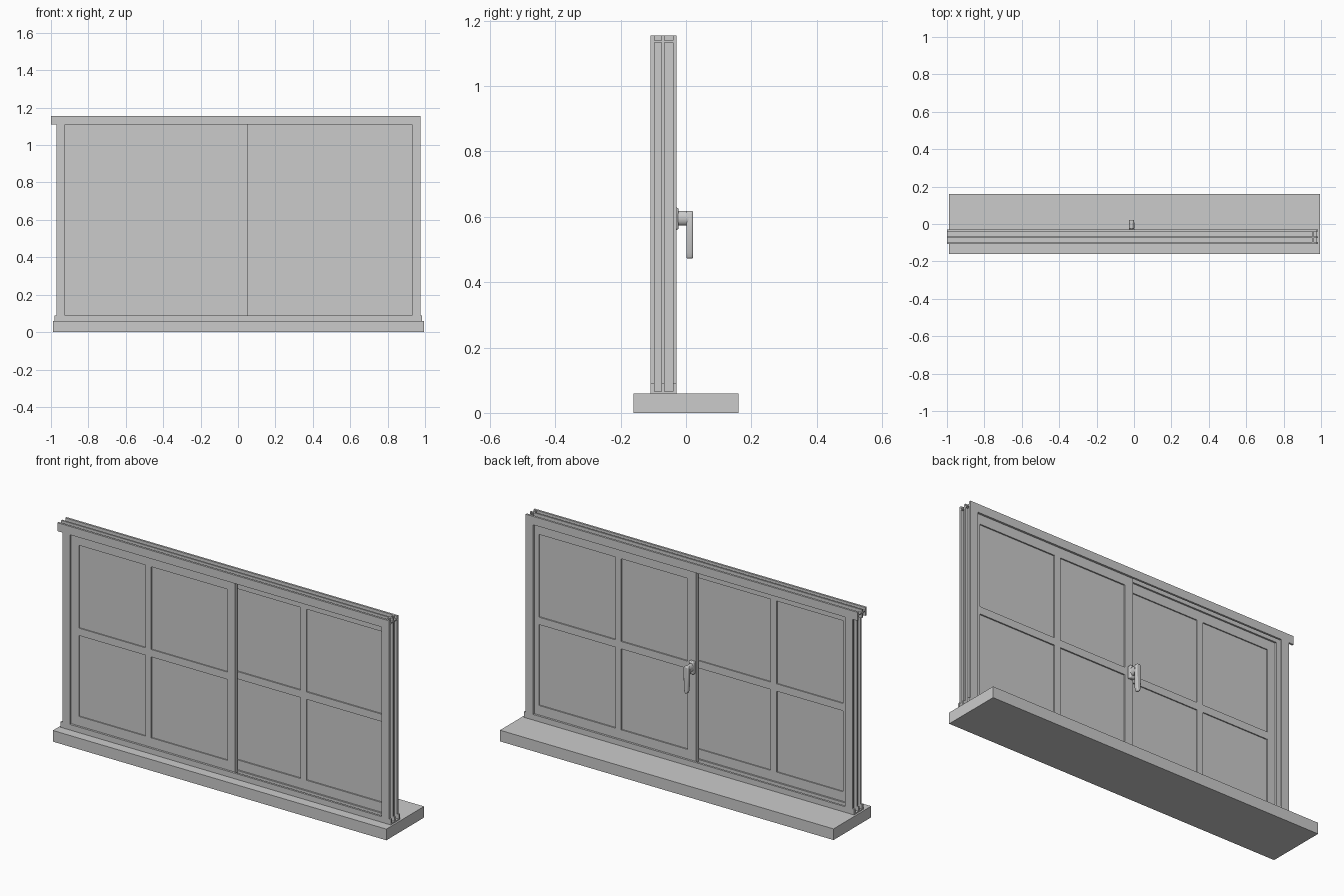
import bpy, bmesh
from math import radians
from mathutils import Vector

if "Cube" in bpy.data.objects:
    bpy.data.objects.remove(bpy.data.objects["Cube"])


def finish(name, bm, bevel=0, segments=2, smooth=False):
    bmesh.ops.recalc_face_normals(bm, faces=bm.faces[:])
    mesh = bpy.data.meshes.new(name)
    bm.to_mesh(mesh)
    bm.free()
    ob = bpy.data.objects.new(name, mesh)
    bpy.context.collection.objects.link(ob)
    if bevel:
        mod = ob.modifiers.new("Bevel", 'BEVEL')
        mod.width, mod.segments = bevel, segments
        mod.limit_method = 'ANGLE'
    if smooth:
        bpy.context.view_layer.objects.active = ob
        ob.select_set(True)
        bpy.ops.object.shade_smooth_by_angle(angle=radians(40))
        ob.select_set(False)
    return ob


def prism(name, points, offset, **kw):
    """Extrude a closed outline of 3D points along an offset."""
    bm = bmesh.new()
    face = bm.faces.new([bm.verts.new(p) for p in points])
    res = bmesh.ops.extrude_face_region(bm, geom=[face], use_keep_orig=True)
    verts = [g for g in res['geom'] if isinstance(g, bmesh.types.BMVert)]
    bmesh.ops.translate(bm, verts=verts, vec=Vector(offset))
    return finish(name, bm, **kw)


def box(name, x0, x1, y0, y1, z0, z1, **kw):
    pts = [(x0, y0, z0), (x1, y0, z0), (x1, y1, z0), (x0, y1, z0)]
    return prism(name, pts, (0, 0, z1 - z0), **kw)


def lattice(name, xs, zs, y0, y1):
    """Grid of bars: cells with odd row and column stay open."""
    bm = bmesh.new()
    grid = [[bm.verts.new((x, y0, z)) for z in zs] for x in xs]
    faces = []
    for i in range(len(xs) - 1):
        for j in range(len(zs) - 1):
            if not (i % 2 and j % 2):
                faces.append(bm.faces.new((grid[i][j], grid[i + 1][j],
                                           grid[i + 1][j + 1], grid[i][j + 1])))
    res = bmesh.ops.extrude_face_region(bm, geom=faces, use_keep_orig=True)
    verts = [g for g in res['geom'] if isinstance(g, bmesh.types.BMVert)]
    bmesh.ops.translate(bm, verts=verts, vec=(0, y1 - y0, 0))
    return finish(name, bm)


# Sill
box("sill", -0.99, 0.995, -0.16, 0.16, 0, 0.06)

# Two-track frame section: (y, distance out from the inner edge)
D, W0, W1 = 0.045, 0.024, 0.030
FINS = [(-0.108, -0.097), (-0.075, -0.066), (-0.040, -0.029)]
(a, b), (c, d), (e, f) = FINS
SECTION = [(a, 0), (b, 0), (b, W0), (c, W0), (c, 0), (d, 0), (d, W0), (e, W0),
           (e, 0), (f, 0), (f, D), (e, D), (e, W1), (d, W1), (d, D), (c, D),
           (c, W1), (b, W1), (b, D), (a, D)]

prism("head_track", [(-1.0, y, 1.11 + s) for y, s in SECTION], (1.975, 0, 0))
prism("bottom_track", [(-0.98, y, 0.09 - s) for y, s in SECTION], (1.965, 0, 0))
prism("left_jamb", [(-0.925 - s, y, 0.06) for y, s in SECTION], (0, 0, 1.055))
prism("right_jamb", [(0.93 + s, y, 0.06) for y, s in SECTION], (0, 0, 1.095))

# Sliding sashes with glazing bars; the rear one is the front one shifted
XS = [-0.945, -0.88, -0.485, -0.45, 0.005, 0.05]
ZS = [0.07, 0.14, 0.575, 0.615, 1.06, 1.13]
for label, dx, y0, y1 in (("front", 0, -0.095, -0.077), ("rear", 0.9, -0.062, -0.042)):
    xs = [x + dx for x in XS]
    if dx:
        xs[0] = -0.03
    lattice(label + "_sash", xs, ZS, y0, y1)
    ym = (y0 + y1) / 2
    box(label + "_glass", xs[1] - 0.005, xs[4] + 0.005, ym - 0.003, ym + 0.003, 0.135, 1.065)

# Handle: backplate, spindle and lever
HX = -0.013
box("handle_plate", HX - 0.015, HX + 0.015, -0.044, -0.023, 0.56, 0.628,
    bevel=0.005, smooth=True)
bm = bmesh.new()
bmesh.ops.create_cone(bm, cap_ends=True, segments=24, radius1=0.015, radius2=0.015, depth=0.032)
for v in bm.verts:
    x, y, z = v.co
    v.co = (HX + x, z - 0.009, 0.596 + y * 1.5)
finish("handle_spindle", bm, smooth=True)
half = [(0.010, 0.618), (0.014, 0.608), (0.014, 0.56), (0.012, 0.49), (0.006, 0.472)]
outline = [(HX + x, 0.001, z) for x, z in half] + [(HX - x, 0.001, z) for x, z in reversed(half)]
prism("handle_lever", outline, (0, 0.021, 0), bevel=0.005, segments=3, smooth=True)
